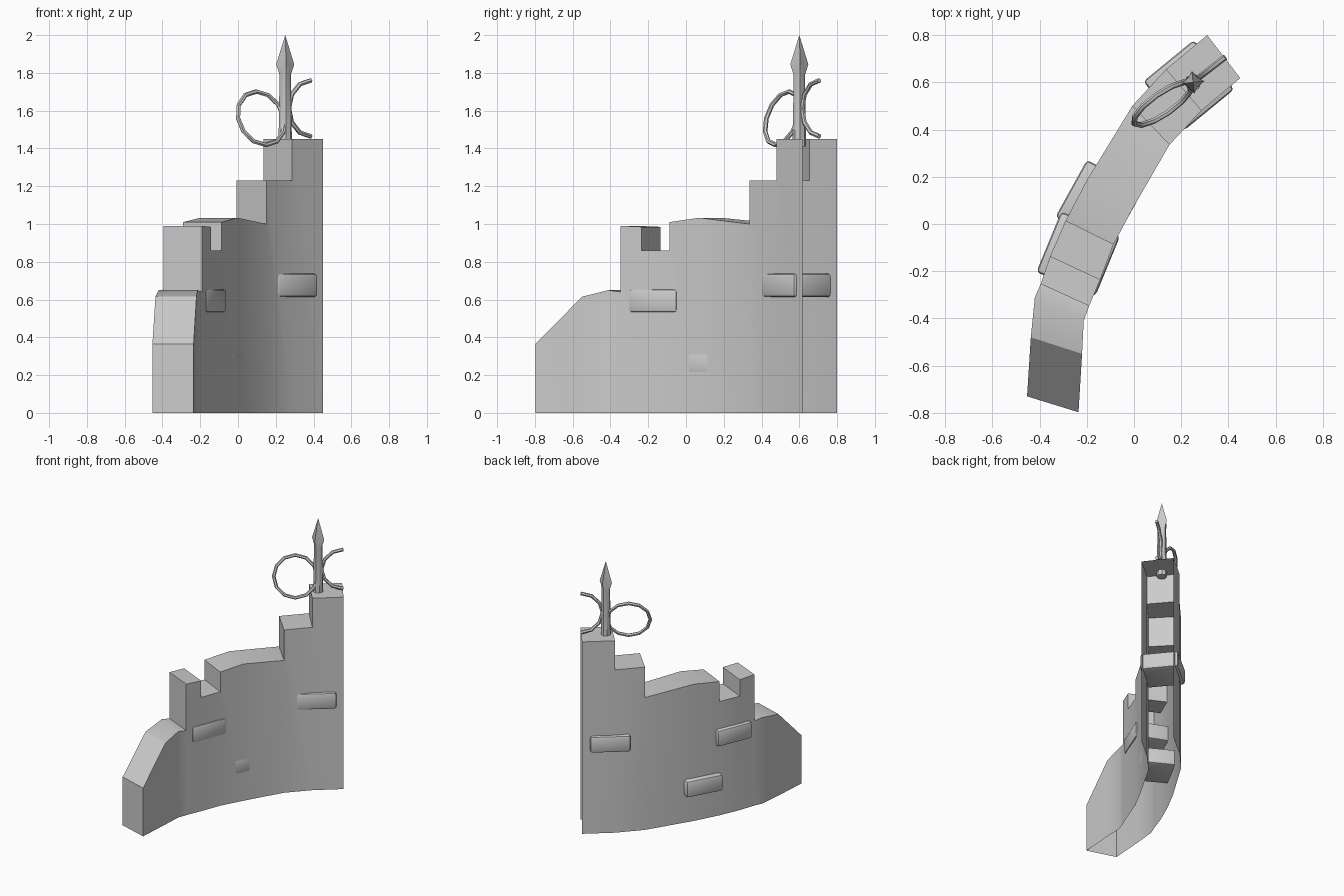
import bpy, bmesh
from math import sin, cos, pi, radians, atan2
from mathutils import Vector

if "Cube" in bpy.data.objects:
    bpy.data.objects.remove(bpy.data.objects["Cube"])


def add_mesh(name, bm, smooth=30):
    bmesh.ops.recalc_face_normals(bm, faces=bm.faces[:])
    me = bpy.data.meshes.new(name)
    bm.to_mesh(me)
    bm.free()
    ob = bpy.data.objects.new(name, me)
    bpy.context.collection.objects.link(ob)
    bpy.ops.object.select_all(action='DESELECT')
    ob.select_set(True)
    bpy.context.view_layer.objects.active = ob
    bpy.ops.object.shade_smooth_by_angle(angle=radians(smooth))
    return ob


# Ruined wall: stations along the curve (left x, y, right x, y, top heights)
stations = [
    (-.453, -.73, -.235, -.797, [.365]),
    (-.437, -.48, -.220, -.55, [.615]),
    (-.420, -.31, -.213, -.41, [.65]),
    (-.395, -.254, -.190, -.347, [.64, .99]),
    (-.355, -.136, -.143, -.235, [.985, .86]),
    (-.290, .013, -.087, -.087, [.86, 1.01]),
    (-.200, .185, -.003, .07, [1.033]),
    (-.007, .50, .150, .335, [1.0, 1.23]),
    (.135, .655, .285, .48, [1.23, 1.45]),
    (.310, .80, .450, .618, [1.45]),
]
bm = bmesh.new()
cols = []
for lx, ly, rx, ry, zs in stations:
    left = [bm.verts.new((lx, ly, z)) for z in [0] + zs]
    right = [bm.verts.new((rx, ry, z)) for z in [0] + zs]
    cols.append((left, right))
    if len(zs) == 2:                        # step riser
        bm.faces.new((left[1], left[2], right[2], right[1]))
for (l0, r0), (l1, r1) in zip(cols, cols[1:]):
    bm.faces.new((l0[-1], l1[1], r1[1], r0[-1]))   # top
    for a, b in ((l0, l1), (r0, r1)):              # sides, sharing step vertices
        lower = [a[0], b[0], b[1]]
        if len(b) == 3 and b[2].co.z < b[1].co.z:
            lower = [a[0], b[0], b[2], b[1]]
        lower.append(a[-1])
        if len(a) == 3 and a[1].co.z < a[2].co.z:
            lower.append(a[1])
        bm.faces.new(lower)
l, r = cols[0]
bm.faces.new((l[0], l[1], r[1], r[0]))      # low end; far end and base stay open
add_mesh("ruined_wall", bm)

# Protruding stones running through the wall
stones = [
    (.232, .587, .675, .22, .18),
    (-.148, .085, .263, .13, .235),
    (-.236, -.127, .593, .105, .255),
]
for i, (x, y, z, dx, dy) in enumerate(stones):
    bm = bmesh.new()
    bmesh.ops.create_cube(bm, size=1)
    bmesh.ops.scale(bm, vec=(.277, .27, .124), verts=bm.verts[:])
    bmesh.ops.bevel(bm, geom=bm.edges[:], offset=.017, segments=2,
                    profile=.5, affect='EDGES')
    ob = add_mesh(f"stone_{i + 1}", bm)
    ob.location = (x, y, z)
    ob.rotation_euler.z = atan2(dy, dx)

# Spike: eight-sided post with a four-pointed head (z, outer and inner radius)
rings = [(1.41, .036, .036), (1.79, .03, .03), (1.845, .048, .028)]
bm = bmesh.new()
loops = []
for z, ro, ri in rings:
    loops.append([bm.verts.new(((ri if k % 2 else ro) * cos(k * pi / 4 + .1),
                                (ri if k % 2 else ro) * sin(k * pi / 4 + .1), z))
                  for k in range(8)])
tip = bm.verts.new((0, 0, 2))
bm.faces.new(loops[0])
for k in range(8):
    j = (k + 1) % 8
    for a, b in zip(loops, loops[1:]):
        bm.faces.new((a[k], a[j], b[j], b[k]))
    bm.faces.new((loops[-1][k], loops[-1][j], tip))
add_mesh("spike", bm, 40).location = (.25, .6, 0)


# Iron scroll rings on either side of the spike
def scroll(name, centre, side, up, radius, start, end, count, closed):
    cu = bpy.data.curves.new(name, 'CURVE')
    cu.dimensions = '3D'
    cu.bevel_depth = .0125
    cu.bevel_resolution = 1
    cu.use_fill_caps = True
    sp = cu.splines.new('POLY')
    sp.points.add(count - 1)
    sp.use_cyclic_u = closed
    s, u = Vector(side).normalized(), Vector(up).normalized()
    for k in range(count):
        t = start + (end - start) * k / (count if closed else count - 1)
        p = Vector(centre) + radius * (s * cos(t) + u * sin(t))
        sp.points[k].co = (*p, 1)
    ob = bpy.data.objects.new(name, cu)
    bpy.context.collection.objects.link(ob)
    bpy.ops.object.select_all(action='DESELECT')
    ob.select_set(True)
    bpy.context.view_layer.objects.active = ob
    bpy.ops.object.convert(target='MESH')
    bpy.ops.object.shade_smooth_by_angle(angle=radians(40))


scroll("scroll_ring", (.122, .51, 1.56), (.82, .57, 0), (-.17, .245, .95),
       .148, 0, 2 * pi, 12, True)
scroll("scroll_half_ring", (.386, .706, 1.612), (.79, .61, 0), (0, 0, 1),
       .148, pi / 2, 3 * pi / 2, 7, False)
